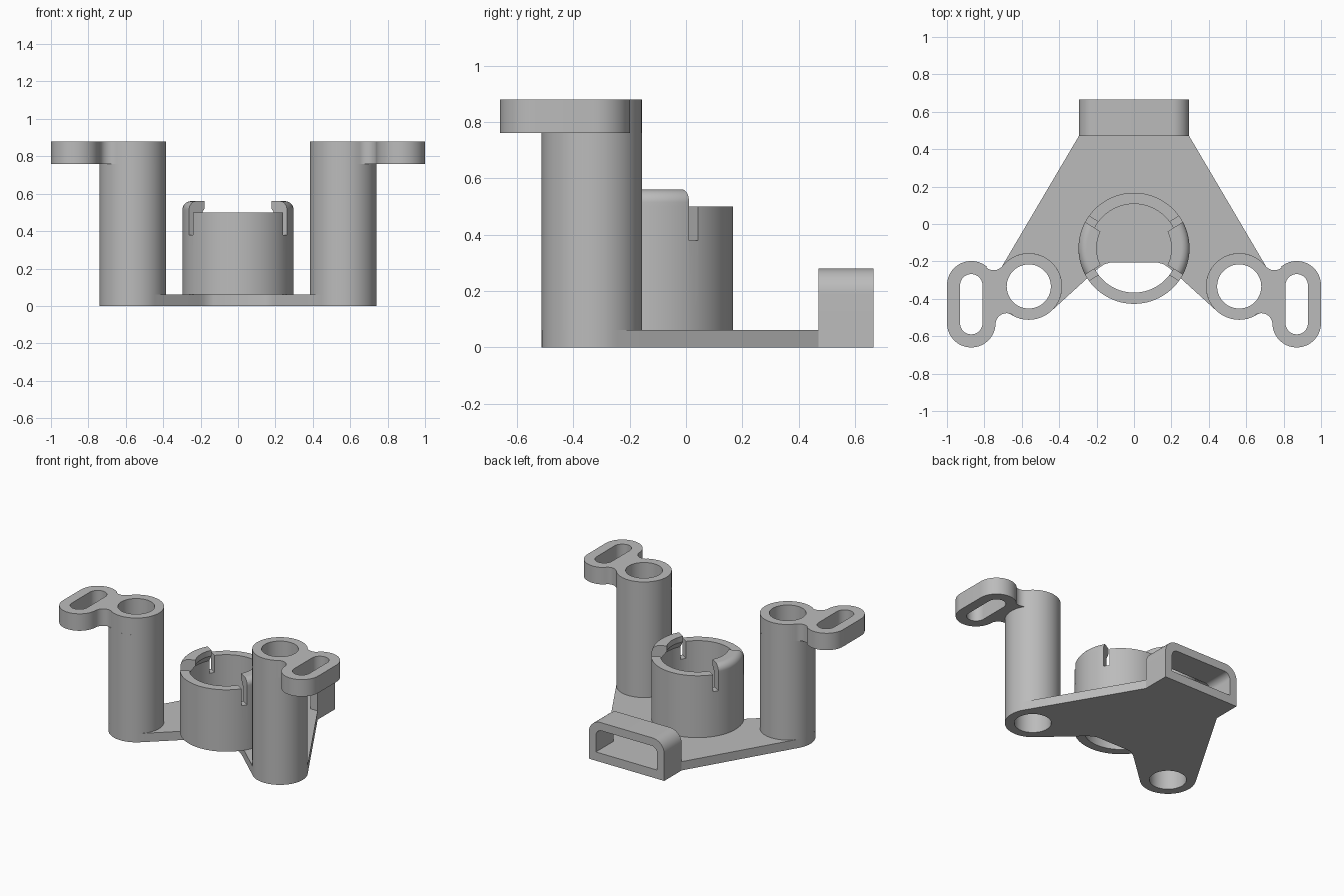
import bpy
import bmesh
from math import cos, sin, radians
from mathutils import Matrix, Vector

cube = bpy.data.objects.get("Cube")
if cube:
    bpy.data.objects.remove(cube)

grey = bpy.data.materials.new("plain_grey")
grey.use_nodes = True
grey.diffuse_color = (0.5, 0.5, 0.5, 1)
for node in grey.node_tree.nodes:
    if node.type == 'BSDF_PRINCIPLED':
        node.inputs["Base Color"].default_value = grey.diffuse_color

POST, POST_R, HOLE_R = (0.5625, -0.334), 0.178, 0.118
CUP_Y, CUP_R, CUP_IN = -0.13, 0.297, 0.237
PLATE_TOP, EAR_BOTTOM, TOP = 0.062, 0.76, 0.88


def arc(centre, radius, start, end):
    """Points on an arc, angles in degrees."""
    n = max(4, int(abs(end - start) / 6))
    angles = [radians(start + (end - start) * i / n) for i in range(n + 1)]
    return [(centre[0] + radius * cos(a), centre[1] + radius * sin(a)) for a in angles]


def circle(centre, radius):
    return arc(centre, radius, 0, 360)[:-1]


def slot_outline(x, y_low, y_high, radius):
    return arc((x, y_low), radius, 180, 360) + arc((x, y_high), radius, 0, 180)


def finish(name, bm, mirror=False):
    bmesh.ops.recalc_face_normals(bm, faces=bm.faces)
    mesh = bpy.data.meshes.new(name)
    bm.to_mesh(mesh)
    bm.free()
    mesh.materials.append(grey)
    mesh.shade_smooth()
    mesh.set_sharp_from_angle(angle=radians(30))
    obj = bpy.data.objects.new(name, mesh)
    bpy.context.collection.objects.link(obj)
    if mirror:
        obj.modifiers.new("mirror", 'MIRROR').use_mirror_merge = False
    return obj


def prism(name, loops, low, high, along_y=False, mirror=False):
    """Extrude an outline; any further loops become holes."""
    bm = bmesh.new()
    for loop in loops:
        verts = [bm.verts.new((x, y, low)) for x, y in loop]
        for a, b in zip(verts, verts[1:] + verts[:1]):
            bm.edges.new((a, b))
    bmesh.ops.remove_doubles(bm, verts=bm.verts, dist=0.002)
    bmesh.ops.triangle_fill(bm, edges=bm.edges[:], use_beauty=True, normal=(0, 0, 1))
    out = bmesh.ops.extrude_face_region(bm, geom=bm.faces[:], use_keep_orig=True)
    moved = [g for g in out["geom"] if isinstance(g, bmesh.types.BMVert)]
    bmesh.ops.translate(bm, verts=moved, vec=(0, 0, high - low))
    if along_y:
        # outline is drawn in x and z, depth runs along y
        swap = Matrix(((1, 0, 0, 0), (0, 0, 1, 0), (0, 1, 0, 0), (0, 0, 0, 1)))
        bmesh.ops.transform(bm, matrix=swap, verts=bm.verts)
    return finish(name, bm, mirror)


def sweep(name, profile, centre, start, end, mirror=False):
    """Turn a closed (radius, height) profile round a vertical axis."""
    bm = bmesh.new()
    closed = end - start == 360
    n = int((end - start) / 4)
    rings = []
    for i in range(n if closed else n + 1):
        a = radians(start + (end - start) * i / n)
        rings.append([bm.verts.new((centre[0] + r * cos(a), centre[1] + r * sin(a), z))
                      for r, z in profile])
    pairs = list(zip(rings, rings[1:]))
    if closed:
        pairs.append((rings[-1], rings[0]))
    else:
        bm.faces.new(rings[0])
        bm.faces.new(rings[-1])
    for one, two in pairs:
        for j in range(len(profile)):
            k = (j + 1) % len(profile)
            bm.faces.new((one[j], one[k], two[k], two[j]))
    return finish(name, bm, mirror)


def cut(obj, cutter):
    """Apply a boolean cut (and any earlier modifier) to the mesh."""
    mod = obj.modifiers.new("cut", 'BOOLEAN')
    mod.operation, mod.solver, mod.object = 'DIFFERENCE', 'EXACT', cutter
    bpy.context.view_layer.update()
    graph = bpy.context.evaluated_depsgraph_get()
    mesh = bpy.data.meshes.new_from_object(obj.evaluated_get(graph))
    obj.modifiers.clear()
    obj.data = mesh
    mesh.shade_smooth()
    mesh.set_sharp_from_angle(angle=radians(30))


def flip(points):
    return [(-x, y) for x, y in reversed(points)]


# Base plate with rounded ends under the posts
side = [(0.295, 0.47)] + arc(POST, POST_R, 30.4, -132)
side += [(0.21, -0.254), (0.187, -0.234), (0.16, -0.216), (0.13, -0.207)]
prism("base_plate", [side + flip(side), circle(POST, HOLE_R),
                     circle((-POST[0], POST[1]), HOLE_R)], 0, PLATE_TOP)

# Hollow posts
sweep("post", [(HOLE_R, PLATE_TOP), (POST_R, PLATE_TOP), (POST_R, EAR_BOTTOM),
               (HOLE_R, EAR_BOTTOM)], POST, 0, 360, mirror=True)

# Post tops with slotted ears, joined by filleted necks
ear_x, ear_low, ear_high = 0.87, -0.53, -0.328
ear = arc(POST, POST_R, 37.9, 299.6)
ear += arc((0.68, -0.537), 0.06, 119.6, 5)
ear += arc((ear_x, ear_low), 0.13, 180, 360)
ear += arc((ear_x, ear_high), 0.13, 0, 129.7)
ear += arc((0.75, -0.187), 0.06, -50.3, -142.1)
prism("slotted_ear", [ear, circle(POST, HOLE_R),
                      slot_outline(ear_x, ear_low, ear_high, 0.06)],
      EAR_BOTTOM, TOP, mirror=True)

# Strap loop at the back, open front to back
loop_out = [(-0.295, 0), (0.295, 0)] + arc((0.205, 0.19), 0.09, 0, 90)
loop_out += arc((-0.205, 0.19), 0.09, 90, 180)
loop_in = [(-0.24, PLATE_TOP), (0.24, PLATE_TOP)] + arc((0.195, 0.178), 0.045, 0, 90)
loop_in += arc((-0.195, 0.178), 0.045, 90, 180)
prism("strap_loop", [loop_out, loop_in], 0.47, 0.665, along_y=True)

# Cup wall and the two snap lips on its sides
cup_centre = (0, CUP_Y)
cup = sweep("cup_wall", [(CUP_IN, PLATE_TOP), (CUP_R, PLATE_TOP), (CUP_R, 0.5),
                         (CUP_IN, 0.5)], cup_centre, 0, 360)
lip_profile = [(CUP_IN, 0.47), (CUP_IN, 0.5), (CUP_R, 0.5)]
lip_profile += arc((CUP_R - 0.045, 0.515), 0.045, 0, 90)
lip_profile += [(0.2, 0.56), (0.2, 0.52)]
lips = sweep("snap_lip", lip_profile, cup_centre, -32, 32, mirror=True)

# Four slots that free the lips from the wall
bm = bmesh.new()
for angle in (32, 148, 212, 328):
    place = (Matrix.Translation((0, CUP_Y, 0.54)) @ Matrix.Rotation(radians(angle), 4, 'Z')
             @ Matrix.Translation((0.27, 0, 0)) @ Matrix.Diagonal(Vector((0.2, 0.038, 0.32, 1))))
    bmesh.ops.create_cube(bm, size=1, matrix=place)
slots = finish("slot_cutter", bm)
slots.hide_render = True
cut(cup, slots)
cut(lips, slots)
bpy.data.objects.remove(slots)
